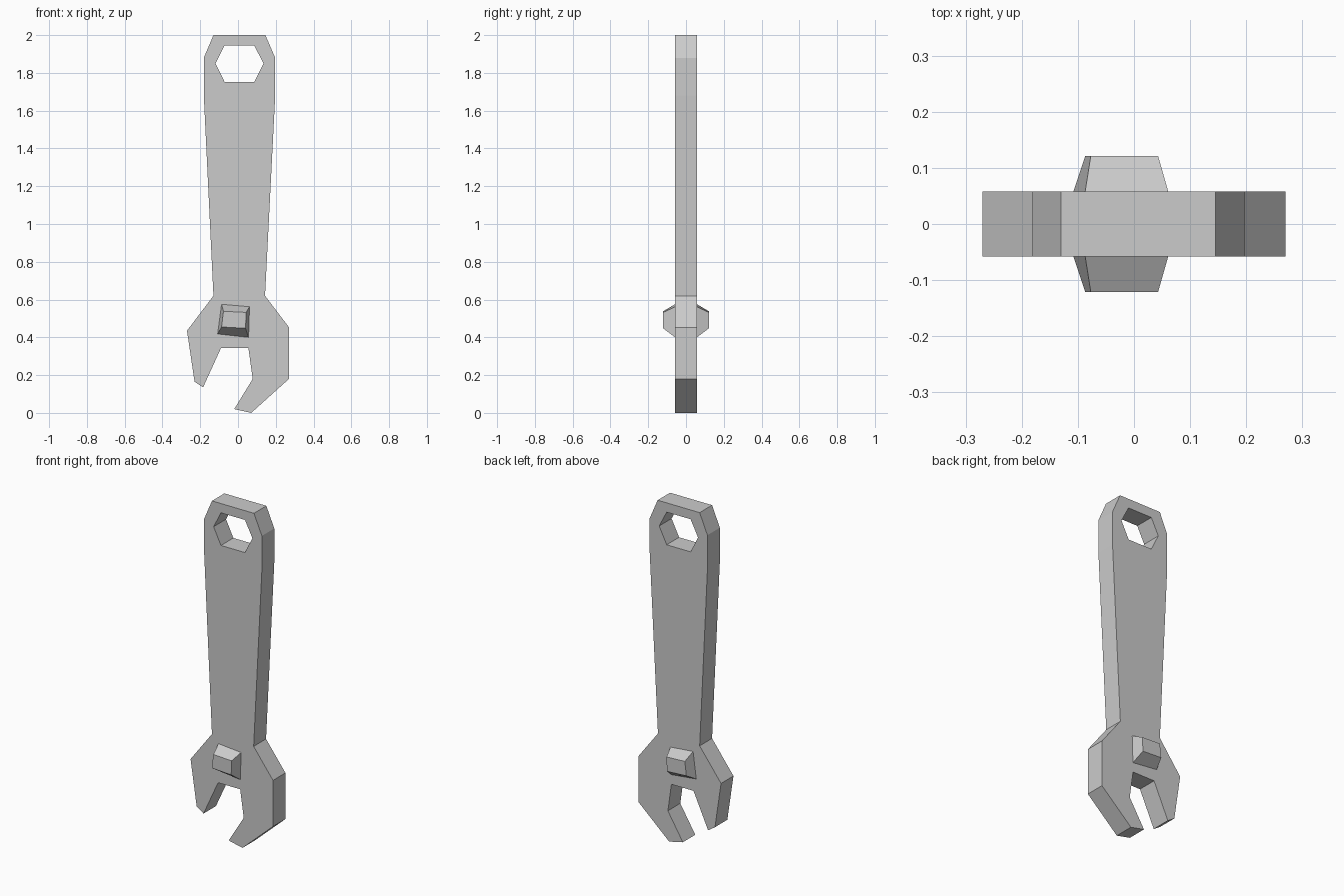
import bpy, bmesh
from mathutils import Vector

if "Cube" in bpy.data.objects:
    bpy.data.objects.remove(bpy.data.objects["Cube"])

HALF = 0.058      # half thickness of the flat body
KNOB = 0.121      # how far the knobs reach from the centre plane


def finish(name, bm):
    bmesh.ops.recalc_face_normals(bm, faces=bm.faces)
    mesh = bpy.data.meshes.new(name)
    bm.to_mesh(mesh)
    bm.free()
    obj = bpy.data.objects.new(name, mesh)
    bpy.context.collection.objects.link(obj)
    return obj


def loop(bm, pts, y):
    return [bm.verts.new((x, y, z)) for x, z in pts]


# Flat body: outline with open jaw, plus hexagonal hanging hole
outline = [(-0.13, 2.0), (0.145, 2.0), (0.197, 1.88), (0.197, 1.68),
           (0.143, 0.62), (0.27, 0.453), (0.27, 0.18), (0.07, 0.0),
           (-0.02, 0.02), (0.078, 0.18), (0.055, 0.343), (-0.09, 0.343),
           (-0.185, 0.135), (-0.23, 0.165), (-0.27, 0.435), (-0.13, 0.62),
           (-0.181, 1.68), (-0.181, 1.88)]
hole = [(-0.071, 1.945), (0.086, 1.945), (0.135, 1.85),
        (0.086, 1.752), (-0.071, 1.752), (-0.119, 1.85)]

bm = bmesh.new()
edges = []
for pts in (outline, hole):
    vs = loop(bm, pts, -HALF)
    edges += [bm.edges.new((a, b)) for a, b in zip(vs, vs[1:] + vs[:1])]
bmesh.ops.triangle_fill(bm, edges=edges, use_beauty=True, normal=(0, -1, 0))
ext = bmesh.ops.extrude_face_region(bm, geom=bm.faces[:], use_keep_orig=True)
bmesh.ops.translate(bm, vec=Vector((0, 2 * HALF, 0)),
                    verts=[g for g in ext["geom"] if isinstance(g, bmesh.types.BMVert)])
finish("wrench_body", bm)

# Adjuster knobs: tapered blocks on both faces
base = [(-0.087, 0.575), (0.061, 0.562), (0.056, 0.40), (-0.108, 0.418)]
tip = [(-0.077, 0.538), (0.043, 0.532), (0.040, 0.448), (-0.087, 0.455)]
for name, side in (("front_knob", -1), ("back_knob", 1)):
    bm = bmesh.new()
    a, b = loop(bm, base, side * HALF), loop(bm, tip, side * KNOB)
    for i in range(4):
        j = (i + 1) % 4
        bm.faces.new((a[i], a[j], b[j], b[i]))
    bm.faces.new(a)
    bm.faces.new(b)
    finish(name, bm)
